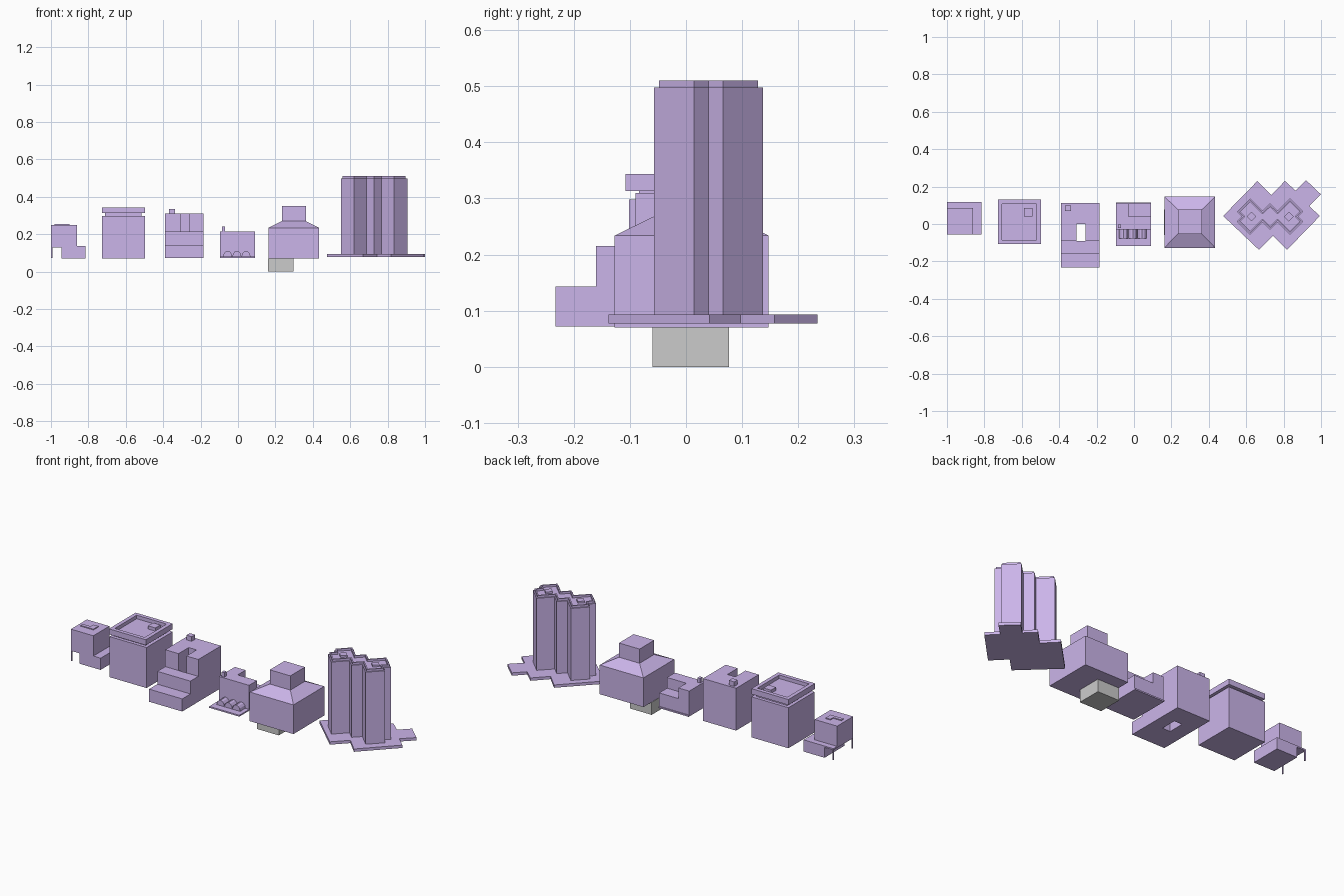
import bpy, bmesh, math
from mathutils import Vector

if "Cube" in bpy.data.objects:
    bpy.data.objects.remove(bpy.data.objects["Cube"])

purple = bpy.data.materials.new("purple")
purple.diffuse_color = (0.60, 0.46, 0.82, 1)
purple.use_nodes = True
purple.node_tree.nodes["Principled BSDF"].inputs["Base Color"].default_value = purple.diffuse_color


def prism(name, pts, z0, z1, steps=(), mat=purple):
    """Extrude an outline; each step = (inset, height change) on the top face."""
    bm = bmesh.new()
    area = sum(p[0] * q[1] - q[0] * p[1] for p, q in zip(pts, pts[1:] + pts[:1]))
    if area < 0:
        pts = pts[::-1]
    top = bm.faces.new([bm.verts.new((x, y, z1)) for x, y in pts])
    low = [bm.verts.new((x, y, z0)) for x, y in pts]
    bm.faces.new(low[::-1])
    up = list(top.verts)
    n = len(pts)
    for i in range(n):
        j = (i + 1) % n
        bm.faces.new((low[i], low[j], up[j], up[i]))
    bm.normal_update()
    for inset, dz in steps:
        if inset:
            bmesh.ops.inset_region(bm, faces=[top], thickness=inset, use_even_offset=True)
        top = bmesh.ops.extrude_discrete_faces(bm, faces=[top])["faces"][0]
        bmesh.ops.translate(bm, vec=Vector((0, 0, dz)), verts=list(top.verts))
        bm.normal_update()
    bmesh.ops.recalc_face_normals(bm, faces=bm.faces)
    me = bpy.data.meshes.new(name)
    bm.to_mesh(me)
    bm.free()
    ob = bpy.data.objects.new(name, me)
    bpy.context.collection.objects.link(ob)
    if mat:
        me.materials.append(mat)
    return ob


def box(name, x, y, z, steps=(), mat=purple):
    pts = [(x[0], y[0]), (x[1], y[0]), (x[1], y[1]), (x[0], y[1])]
    return prism(name, pts, z[0], z[1], steps, mat)


# small house: offset ground floor, deck on posts, upper floor
box("house_ground_floor", (-.945, -.815), (-.057, .118), (.07, .128))
box("house_deck", (-1, -.815), (-.057, .118), (.128, .136))
for y in (-.057, .112):
    box("house_post", (-1, -.993), (y, y + .006), (.072, .128))
box("house_upper_floor", (-1, -.86), (-.057, .085), (.136, .25))
prism("house_roof_hatch", [(-.98, 0), (-.9, 0), (-.9, .045), (-.93, .045),
                           (-.93, .02), (-.98, .02)], .25, .255)

# block with a recessed neck and a walled roof
box("block_body", (-.728, -.498), (-.102, .13), (.07, .298))
box("block_neck", (-.71, -.516), (-.084, .112), (.298, .313))
box("block_roof_wall", (-.728, -.498), (-.108, .13), (.313, .344), [(.022, -.02)])
box("block_roof_hut", (-.588, -.542), (.04, .085), (.324, .342))

# stepped building with a light shaft cut down to the ground
box("stepped_low_tier", (-.39, -.184), (-.233, -.16), (.072, .143))
box("stepped_middle_tier", (-.39, -.184), (-.16, -.09), (.072, .215))
prism("stepped_main", [(-.39, -.09), (-.307, -.09), (-.307, 0), (-.258, 0),
                       (-.258, -.09), (-.184, -.09), (-.184, .112), (-.39, .112)], .072, .31)
box("stepped_roof_hut", (-.37, -.337), (.07, .1), (.31, .336))

# shop with a row of vaulted awnings
box("shop_base", (-.097, .09), (-.117, .115), (.072, .08))
prism("shop_main", [(-.097, -.03), (.09, -.03), (.09, .04), (-.03, .04),
                    (-.03, .11), (-.097, .11)], .08, .215)
box("shop_low_wing", (-.03, .09), (.04, .11), (.08, .155))
box("shop_chimney", (-.086, -.07), (-.022, -.002), (.215, .24))
for cx in (-.055, -.006, .043):
    arc = [(.024 * math.cos(math.pi * i / 6), .03 * math.sin(math.pi * i / 6)) for i in range(7)]
    vault = prism("shop_vault", arc, 0, .047)
    vault.rotation_euler = (math.pi / 2, 0, 0)
    vault.location = (cx, -.03, .08)

# pavilion: body, sloped roof, lantern, grey foundation
box("pavilion_body", (.162, .434), (-.127, .147), (.07, .234))
bm = bmesh.new()
rings = [[bm.verts.new(v) for v in ((a, c, z), (b, c, z), (b, d, z), (a, d, z))]
         for a, b, c, d, z in ((.162, .434, -.127, .147, .234), (.235, .363, -.053, .077, .27))]
for i in range(4):
    j = (i + 1) % 4
    bm.faces.new((rings[0][i], rings[0][j], rings[1][j], rings[1][i]))
bm.faces.new(rings[1])
bm.faces.new(rings[0][::-1])
me = bpy.data.meshes.new("pavilion_roof")
bm.to_mesh(me)
bm.free()
me.materials.append(purple)
bpy.context.collection.objects.link(bpy.data.objects.new("pavilion_roof", me))
box("pavilion_lantern", (.235, .363), (-.053, .077), (.27, .35))
box("pavilion_foundation", (.16, .296), (-.06, .077), (0, .07), mat=None)

# tower: diagonal podium and a mirrored zigzag shaft with a parapet
prism("tower_podium", [(.477, .043), (.66, .23), (.734, .155), (.807, .23), (.864, .178),
                       (.92, .234), (1, .158), (.937, .097), (.993, .042), (.818, -.138),
                       (.743, -.062), (.668, -.138)], .077, .093)
cx, cy = .7275, .04
quarter = [(0, -.07), (.04, -.0305), (.1065, -.097), (.1775, -.026), (.1515, 0)]
half = quarter + [(x, -y) for x, y in quarter[-2::-1]]
ring = half + [(-x, y) for x, y in half[-2:0:-1]]
prism("tower_shaft", [(cx + x, cy + y) for x, y in ring], .093, .498,
      [(.0064, .012), (.007, -.012)])
for s in (-1, 1):
    hut = box("tower_roof_hut", (-.018, .018), (-.018, .018), (0, .01))
    hut.location = (cx + s * .1, cy, .498)
    hut.rotation_euler.z = math.pi / 4
